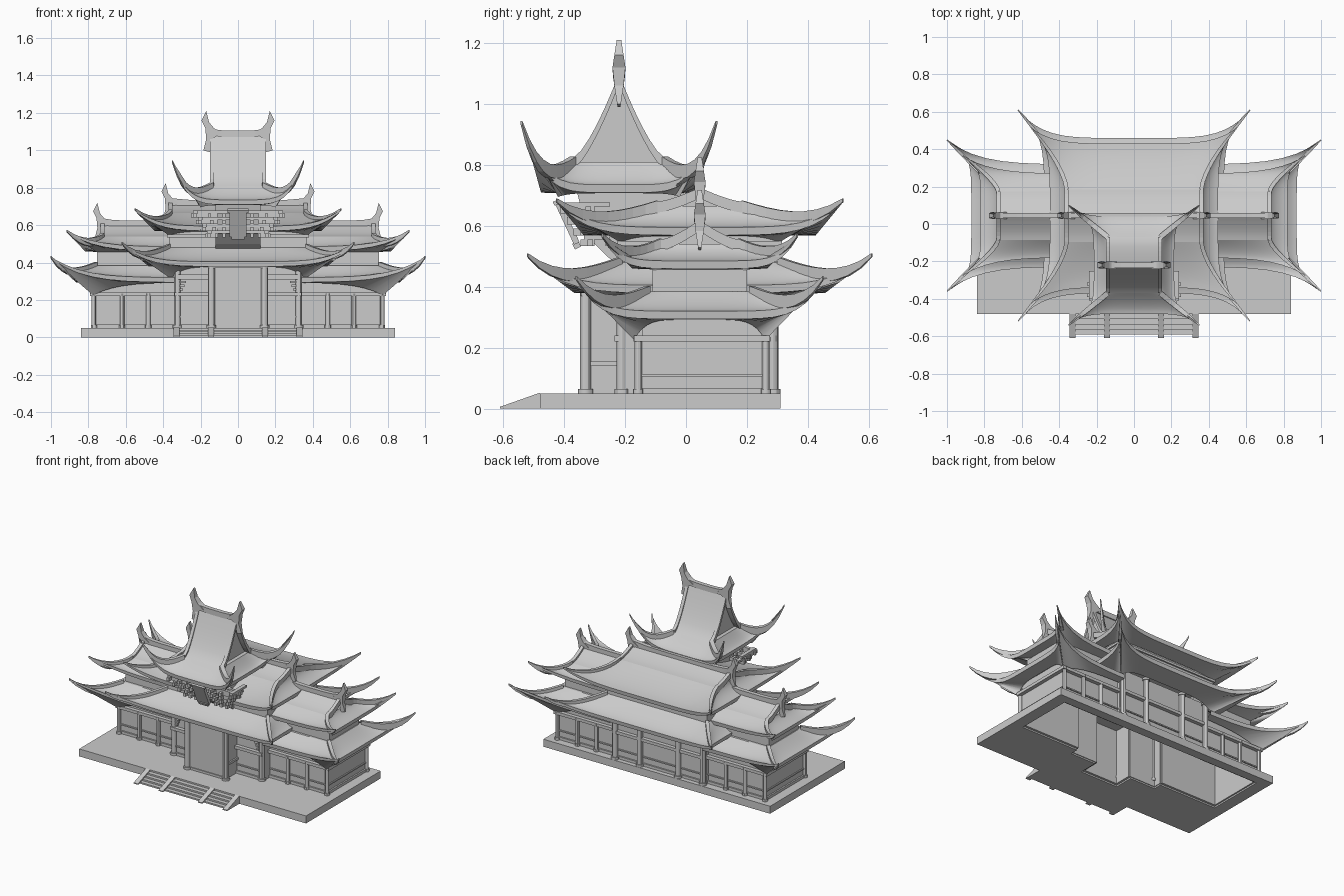
import bpy, bmesh, math
from mathutils import Vector, Matrix

cube = bpy.data.objects.get("Cube")
if cube:
    bpy.data.objects.remove(cube, do_unlink=True)

GREY = (0.6, 0.6, 0.6, 1)
stone = bpy.data.materials.new("light grey")
stone.use_nodes = True
stone.diffuse_color = GREY
stone.node_tree.nodes["Principled BSDF"].inputs["Base Color"].default_value = GREY

CY = 0.045      # depth centre of hall and wings
TY = -0.22      # depth centre of tower


def finish(name, bm, smooth=False):
    bmesh.ops.remove_doubles(bm, verts=bm.verts, dist=1e-5)
    bmesh.ops.recalc_face_normals(bm, faces=bm.faces)
    mesh = bpy.data.meshes.new(name)
    bm.to_mesh(mesh)
    bm.free()
    mesh.materials.append(stone)
    if smooth:
        for poly in mesh.polygons:
            poly.use_smooth = True
        mesh.set_sharp_from_angle(angle=math.radians(30))
    obj = bpy.data.objects.new(name, mesh)
    bpy.context.collection.objects.link(obj)
    return obj


def boxes(name, specs):
    """One object from boxes given as (x0, x1, y0, y1, z0, z1)."""
    bm = bmesh.new()
    for x0, x1, y0, y1, z0, z1 in specs:
        m = Matrix.Translation(((x0 + x1) / 2, (y0 + y1) / 2, (z0 + z1) / 2))
        m = m @ Matrix.Diagonal((x1 - x0, y1 - y0, z1 - z0, 1))
        bmesh.ops.create_cube(bm, size=1, matrix=m)
    return finish(name, bm)


def mirrored(specs):
    return specs + [(-b, -a, *rest) for a, b, *rest in specs]


def prism(bm, outline, place, a, b):
    """Extrude a 2D outline from a to b; place maps (u, v, depth) to 3D."""
    ends = [[bm.verts.new(place(u, v, d)) for u, v in outline] for d in (a, b)]
    n = len(outline)
    for i in range(n):
        j = (i + 1) % n
        bm.faces.new((ends[0][i], ends[0][j], ends[1][j], ends[1][i]))
    bm.faces.new(ends[0])
    bm.faces.new(ends[1])


def sweep(bm, path, w, down, up, taper=0.5):
    """Rectangular bar along a path, narrowing towards its end."""
    rings = []
    for i, p in enumerate(path):
        d = path[min(i + 1, len(path) - 1)] - path[max(i - 1, 0)]
        side = Vector((-d.y, d.x, 0)).normalized()
        k = 1 - taper * (i / (len(path) - 1)) ** 3
        rings.append([bm.verts.new(p + side * s * w * k + Vector((0, 0, h * k)))
                      for s, h in ((-1, -down), (1, -down), (1, up), (-1, up))])
    for r, q in zip(rings, rings[1:]):
        for i in range(4):
            bm.faces.new((r[i], r[(i + 1) % 4], q[(i + 1) % 4], q[i]))
    bm.faces.new(rings[0])
    bm.faces.new(rings[-1])


def skirt(name, cy, inner, eave, tip, wall, p=4, cut=0, bar=0.011, splay=1):
    """Swept hip roof ring with upturned corners, soffit and corner bars."""
    (ix, iy, z1), (ox, oy, z0), (tx, ty, tz), (wx, wy, zw) = inner, eave, tip, wall
    us = [math.sin(math.pi / 2 * i / 12) for i in range(-12, 13)]
    rows = 8
    flat = z0 - 0.028

    def top_z(u, v):
        return z1 + (z0 - z1) * (1 - (1 - v) ** 1.5) + (tz - z0) * abs(u) ** p * v ** 3

    bm = bmesh.new()
    for sides in range(4):
        swap, sign = sides % 2, 1 if sides < 2 else -1
        ia, ip, op, ta, tp, wa, wp = ((iy, ix, ox, ty, tx, wy, wx) if swap
                                      else (ix, iy, oy, tx, ty, wx, wy))
        grid = []
        for u in us:
            edge = op + (tp - op) * abs(u) ** p
            line = []
            for r in range(rows + 1):
                v = r / rows
                va, vp = (v, v ** splay) if swap else (v ** splay, v)
                line.append(((ia + (ta - ia) * va) * u, ip + (edge - ip) * vp, top_z(u, v)))
            line.append((ta * u * 0.99, edge - 0.004, top_z(u, 1) - 0.026 * (1 - 0.5 * abs(u) ** p)))
            line.append((wa * u, wp, flat + (zw - flat) * abs(u) ** 6))
            grid.append([bm.verts.new((sign * b, a + cy, z) if swap else (a, sign * b + cy, z))
                         for a, b, z in line])
        for g, h in zip(grid, grid[1:]):
            for r in range(len(g) - 1):
                bm.faces.new((g[r], h[r], h[r + 1], g[r + 1]))
    bm.faces.new([bm.verts.new((sx * ix, cy + sy * iy, z1))
                  for sx, sy in ((1, 1), (-1, 1), (-1, -1), (1, -1))])
    if cut:     # remove the stretch hidden inside the hall
        for c in (cut, -cut):
            bmesh.ops.bisect_plane(bm, geom=bm.verts[:] + bm.edges[:] + bm.faces[:],
                                   plane_co=(c, 0, 0), plane_no=(1, 0, 0))
        gone = [f for f in bm.faces if abs(f.calc_center_median().x) < cut - 1e-4]
        bmesh.ops.delete(bm, geom=gone, context='FACES')
    finish(name, bm, True)
    bm = bmesh.new()
    for sx in (1, -1):
        for sy in (1, -1):
            path = []
            for r in range(rows + 1):
                v = r / rows
                path.append(Vector((sx * (ix + (tx - ix) * v ** splay),
                                    cy + sy * (iy + (ty - iy) * v), top_z(1, v))))
            sweep(bm, path, bar, 0.03, 0.018, 0.75)
    finish(name + "_corner_bars", bm)


HORN = [(-0.05, 0.0), (-0.01, 0.03), (0.015, 0.06), (0.03, 0.12), (0.055, 0.07), (0.035, 0.03),
        (0.03, -0.03), (0.045, -0.09), (0.01, -0.1), (0.0, -0.03)]


def gable(name, cy, ix, iy, z1, zr, size, cut=0):
    """Concave gable roof with verge bars, ridge bar and tapered ridge horns."""
    half = [(iy * t / 6, z1 + (zr - z1) * (1 - t / 6) ** 1.4) for t in range(7)]
    upper = [(-y, z) for y, z in reversed(half[1:])] + half
    lower = [(y, z - 0.02) for y, z in upper]
    place = lambda u, v, d: (d, cy + u, v)
    spans = [(cut, ix), (-ix, -cut)] if cut else [(-ix, ix)]
    bm = bmesh.new()
    for a, b in spans:
        prism(bm, upper + lower[::-1], place, a, b)
        prism(bm, lower, place, a + 0.025 * (a == -ix), b - 0.025 * (b == ix))
    finish(name + "_gable", bm, True)
    bm = bmesh.new()
    for sx in (1, -1):
        for sy in (1, -1):
            path = [Vector((sx * ix, cy + sy * y, z)) for y, z in half]
            sweep(bm, path, 0.011, 0.022, 0.014, 0)
        prism(bm, HORN, lambda u, v, d: (sx * (ix + u * size), cy + d * size * (1.2 - 8 * abs(v - 0.02)),
                                         zr + 0.005 + v * size), -0.019, 0.019)
    for a, b in spans:
        path = [Vector((x, cy, zr + 0.012 * ((2 * x - a - b) / (b - a)) ** 4))
                for x in [a + (b - a) * i / 8 for i in range(9)]]
        sweep(bm, path, 0.014, 0.015, 0.02, 0)
    finish(name + "_ridge_trim", bm)


def columns(name, spots, r, z0, z1):
    bm = bmesh.new()
    for x, y in spots:
        for rad, a, b in ((r, z0, z1), (r * 1.4, z0, z0 + 0.015), (r * 1.3, z1 - 0.015, z1)):
            bmesh.ops.create_cone(bm, cap_ends=True, segments=12, radius1=rad, radius2=rad,
                                  depth=b - a, matrix=Matrix.Translation((x, y, (a + b) / 2)))
    finish(name, bm, True)


# Platform, open beneath the rooms
boxes("platform", [(-0.84, 0.84, -0.48, -0.33, 0, 0.05), (-0.84, 0.84, 0.25, 0.31, 0, 0.05)]
      + mirrored([(0.14, 0.84, -0.33, -0.2, 0, 0.05), (0.33, 0.84, -0.2, -0.145, 0, 0.05),
                  (0.76, 0.84, -0.145, 0.25, 0, 0.05)]))

# Entrance steps and sloping rails
boxes("steps", [(-0.33, 0.33, -0.59 + 0.027 * i, -0.48, 0.01 * i, 0.01 * i + 0.01) for i in range(4)])
bm = bmesh.new()
for x in (-0.33, -0.145, 0.145, 0.33):
    prism(bm, [(-0.61, 0), (-0.61, 0.006), (-0.48, 0.052), (-0.48, 0)],
          lambda u, v, d: (d, u, v), x - 0.016, x + 0.016)
finish("step_rails", bm)

# Ground floor walls
boxes("hall_walls", [(-0.34, 0.34, 0.255, 0.27, 0.01, 0.385)]
      + mirrored([(0.13, 0.34, -0.21, -0.195, 0.01, 0.385), (0.325, 0.34, -0.21, -0.14, 0.01, 0.385),
                  (0.325, 0.34, 0.24, 0.27, 0.01, 0.385)]))
boxes("porch_walls", [(-0.14, 0.14, -0.33, -0.315, 0.01, 0.395)]
      + mirrored([(0.125, 0.14, -0.33, -0.2, 0.01, 0.39)]))
boxes("wing_walls", mirrored([(0.33, 0.765, -0.145, -0.13, 0.01, 0.3),
                              (0.33, 0.765, 0.235, 0.25, 0.01, 0.3),
                              (0.75, 0.765, -0.145, 0.25, 0.01, 0.3)]))

# Rails and lintels framing the wall panels
frames = []
for z, h, d in ((0.105, 0.008, 0.008), (0.22, 0.02, 0.025), (0.05, 0.018, 0.01)):
    frames += [(0.33, 0.765, -0.145 - d, -0.145, z, z + h), (0.33, 0.765, 0.25, 0.25 + d, z, z + h),
               (0.765, 0.765 + d, -0.145 - d, 0.25 + d, z, z + h),
               (0.14, 0.34, -0.21 - d, -0.21, z, z + h), (0, 0.34, 0.27, 0.27 + d, z, z + h)]
boxes("wall_frames", mirrored(frames))
boxes("porch_beams", [(-0.16, 0.16, -0.345, -0.33, 0.37, 0.4), (-0.14, 0.14, -0.336, -0.33, 0.05, 0.065)]
      + mirrored([(0.14, 0.15, -0.33, -0.21, 0.14, 0.155), (0.14, 0.32, -0.235, -0.21, 0.31, 0.335)]))
boxes("hanging_brackets", mirrored([(0.27 + 0.008 * i, 0.31, -0.225, -0.21, 0.31 - 0.02 * i, 0.322 - 0.02 * i)
                                    for i in range(4)]))

# Columns
columns("porch_columns", [(x, -0.33) for x in (-0.142, 0.142)], 0.018, 0.05, 0.4)
columns("hall_columns", [(s * x, y) for s in (1, -1) for x, y in
                         ((0.325, -0.21), (0.325, 0.285), (0.142, 0.285))], 0.018, 0.05, 0.38)
columns("wing_columns", [(s * x, y) for s in (1, -1) for x in (0.48, 0.62, 0.77)
                         for y in (-0.157, 0.262)], 0.012, 0.05, 0.235)

# Wing roofs, two tiers
skirt("wing_lower_roof", CY, (0.76, 0.17, 0.385), (0.87, 0.275, 0.32), (1.0, 0.405, 0.43),
      (0.775, 0.215, 0.225), 6, 0.34)
boxes("wing_upper_walls", mirrored([(0.3, 0.755, CY - 0.155, CY + 0.155, 0.37, 0.47)]))
skirt("wing_upper_roof", CY, (0.725, 0.13, 0.54), (0.82, 0.225, 0.485), (0.915, 0.32, 0.57),
      (0.755, 0.155, 0.455), 6, 0.34, splay=1.4)
gable("wing_roof", CY, 0.725, 0.13, 0.54, 0.605, 0.9, 0.34)

# Hall roofs, two tiers
skirt("hall_lower_roof", CY, (0.37, 0.26, 0.48), (0.48, 0.415, 0.405), (0.62, 0.565, 0.505),
      (0.36, 0.26, 0.315), 5)
boxes("hall_upper_walls", [(-0.37, 0.37, CY - 0.26, CY + 0.26, 0.46, 0.565)])
boxes("hall_upper_beam", [(-0.38, 0.38, CY - 0.27, CY + 0.27, 0.535, 0.55)])
skirt("hall_upper_roof", CY, (0.36, 0.14, 0.665), (0.45, 0.385, 0.595), (0.55, 0.47, 0.685),
      (0.37, 0.26, 0.545), 5, splay=1.5)
gable("hall_roof", CY, 0.36, 0.14, 0.665, 0.712, 0.9)

# Tower body, tapering below, with stepped bracket tiers
bm = bmesh.new()
prism(bm, [(-0.36, 0.72), (-0.32, 0.56), (-0.26, 0.5), (-0.2, 0.46), (0, 0.46), (0, 0.72)],
      lambda u, v, d: (d, u, v), -0.12, 0.12)
finish("tower_body", bm)
tiers = []
for i in range(4):
    z, hx, front = 0.555 + 0.036 * i, 0.165 + 0.025 * i, -0.335 - 0.022 * i
    tiers.append((-hx, hx, front + 0.01, front + 0.03, z, z + 0.014))
    for s in (1, -1):
        a, b = sorted((s * hx, s * (hx - 0.025)))
        tiers.append((a, b, front, -0.25, z, z + 0.014))
        for k in range(3):
            x = s * (0.075 + (hx - 0.085) * k / 2)
            tiers.append((x - 0.009, x + 0.009, front - 0.012, -0.3, z - 0.022, z))
        for y in (front + 0.02, front + 0.08):
            a, b = sorted((s * 0.11, s * (hx + 0.01)))
            tiers.append((a, b, y - 0.009, y + 0.009, z - 0.022, z))
boxes("tower_brackets", tiers)

# Tilted blank sign board under the tower eave
sign = boxes("sign_board", [(-0.045, 0.045, -0.01, 0.01, -0.075, 0.075),
                            (-0.055, 0.055, -0.014, 0.008, 0.068, 0.082),
                            (-0.035, 0.035, -0.014, 0.008, -0.09, -0.07)])
sign.location = (0, -0.39, 0.61)
sign.rotation_euler = (math.radians(25), 0, 0)

# Tower roof
skirt("tower_roof", TY, (0.14, 0.15, 0.81), (0.215, 0.26, 0.735), (0.35, 0.32, 0.94),
      (0.2, 0.2, 0.695), 5, 0, 0.014)
gable("tower_roof", TY, 0.14, 0.15, 0.81, 1.085, 1.0)
